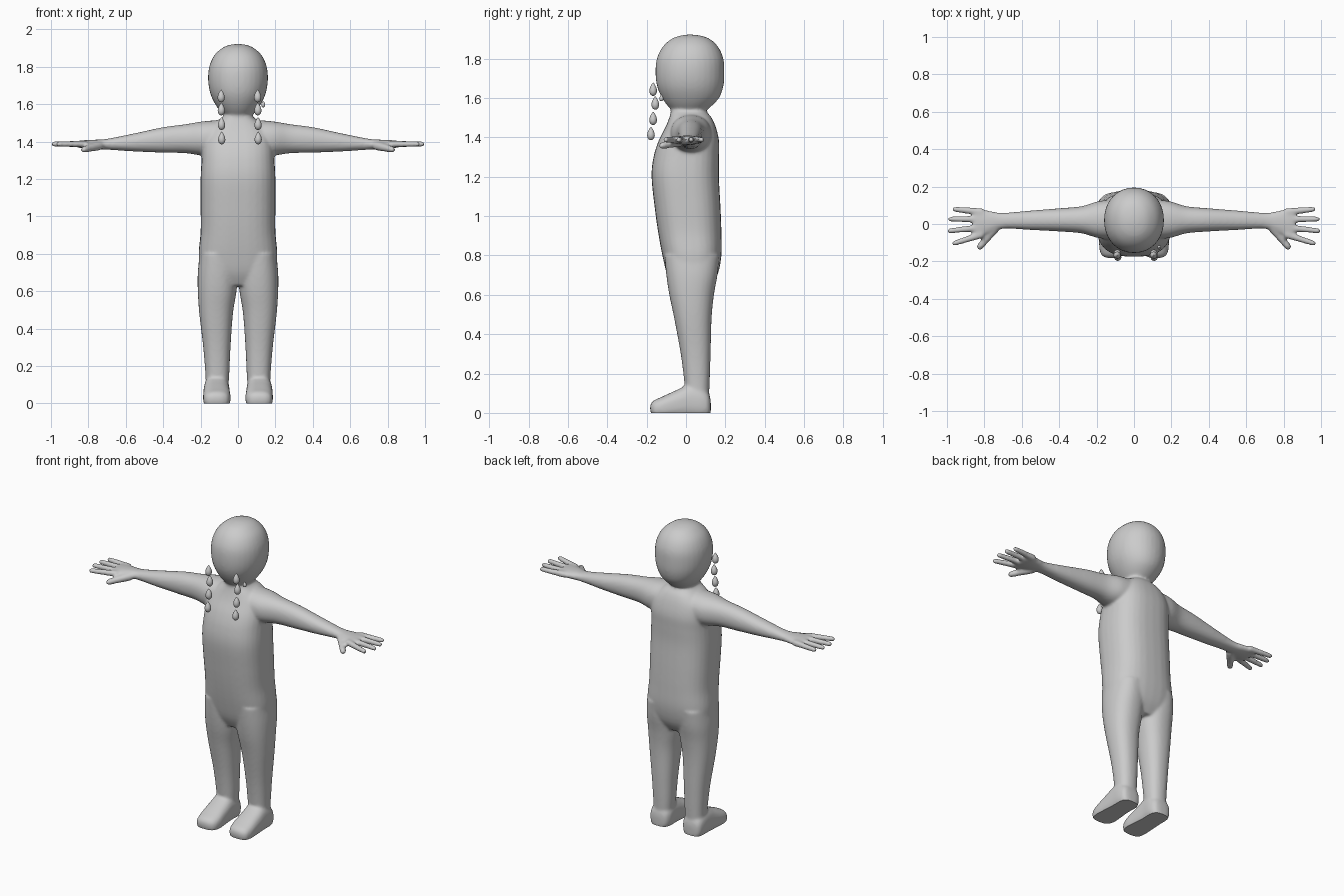
import bpy, bmesh, math
from mathutils import Vector

cube = bpy.data.objects.get("Cube")
if cube:
    bpy.data.objects.remove(cube)

grey = bpy.data.materials.new("plain grey")
grey.use_nodes = True
grey.diffuse_color = (0.6, 0.6, 0.6, 1)
grey.node_tree.nodes["Principled BSDF"].inputs["Base Color"].default_value = (0.6, 0.6, 0.6, 1)


def make(name, bm):
    bmesh.ops.recalc_face_normals(bm, faces=bm.faces)
    mesh = bpy.data.meshes.new(name)
    bm.to_mesh(mesh)
    bm.free()
    mesh.materials.append(grey)
    obj = bpy.data.objects.new(name, mesh)
    bpy.context.collection.objects.link(obj)
    return obj


def smooth_rows(rows, steps=5):
    # Catmull-Rom interpolation between cross-sections
    out = []
    for i in range(len(rows) - 1):
        p = [rows[max(i - 1, 0)], rows[i], rows[i + 1], rows[min(i + 2, len(rows) - 1)]]
        for k in range(steps):
            t = k / steps
            out.append([b + 0.5 * t * (c - a + t * (2*a - 5*b + 4*c - d + t * (3*(b - c) + d - a)))
                        for a, b, c, d in zip(*p)])
    return out + [list(rows[-1])]


def loft(name, axis, rows, side=1, power=2.0, n=32):
    # each row: position on axis, then low and high limits across the other two axes
    bm = bmesh.new()
    rings = []
    for pos, a0, a1, b0, b1 in smooth_rows(rows):
        ring = []
        for k in range(n):
            ang = math.tau * k / n
            c, s = math.cos(ang), math.sin(ang)
            a = (a0 + a1) / 2 + (a1 - a0) / 2 * math.copysign(abs(c) ** (2 / power), c)
            b = (b0 + b1) / 2 + (b1 - b0) / 2 * math.copysign(abs(s) ** (2 / power), s)
            x, y, z = {"x": (pos, a, b), "y": (a, pos, b), "z": (a, b, pos)}[axis]
            ring.append(bm.verts.new((x * side, y, z)))
        rings.append(ring)
    for r, q in zip(rings, rings[1:]):
        for k in range(n):
            bm.faces.new((r[k], r[(k + 1) % n], q[(k + 1) % n], q[k]))
    bm.faces.new(rings[0])
    bm.faces.new(rings[-1])
    return make(name, bm)


def finger(name, start, end, r0, r1, side):
    # tapered rod with a round tip
    a, b = Vector(start), Vector(end)
    a.x *= side
    b.x *= side
    d = b - a
    b -= d.normalized() * r1
    d = b - a
    bm = bmesh.new()
    rot = d.to_track_quat("Z", "Y").to_matrix().to_4x4()
    rot.translation = (a + b) / 2
    bmesh.ops.create_cone(bm, cap_ends=True, segments=16, radius1=r0, radius2=r1,
                          depth=d.length, matrix=rot)
    tip = rot.copy()
    tip.translation = b
    bmesh.ops.create_uvsphere(bm, u_segments=16, v_segments=10, radius=r1, matrix=tip)
    return make(name, bm)


# Torso and head
parts = [
    loft("torso", "z", [
        (0.63, -0.15, 0.15, -0.06, 0.12), (0.70, -0.20, 0.20, -0.095, 0.16),
        (0.80, -0.21, 0.21, -0.12, 0.18), (0.92, -0.20, 0.20, -0.142, 0.18),
        (1.05, -0.20, 0.20, -0.16, 0.175), (1.20, -0.20, 0.20, -0.175, 0.167),
        (1.30, -0.195, 0.195, -0.165, 0.168), (1.38, -0.19, 0.19, -0.14, 0.168),
        (1.45, -0.17, 0.17, -0.105, 0.152), (1.50, -0.125, 0.125, -0.085, 0.13),
        (1.54, -0.075, 0.075, -0.075, 0.10), (1.60, -0.07, 0.07, -0.07, 0.10)], power=2.6),
    loft("head", "z", [
        (1.525, -0.05, 0.05, -0.05, 0.08), (1.55, -0.085, 0.085, -0.085, 0.12),
        (1.60, -0.122, 0.122, -0.122, 0.168), (1.66, -0.149, 0.149, -0.147, 0.19),
        (1.73, -0.16, 0.16, -0.155, 0.195), (1.80, -0.154, 0.154, -0.148, 0.19),
        (1.86, -0.128, 0.128, -0.118, 0.163), (1.90, -0.085, 0.085, -0.073, 0.12),
        (1.917, -0.045, 0.045, -0.025, 0.07), (1.922, -0.005, 0.005, 0.015, 0.025)], power=2.1),
]

for side, word in ((1, "left"), (-1, "right")):
    # Leg and foot
    parts.append(loft(word + "_leg", "z", [
        (0.04, 0.055, 0.17, 0.0, 0.115), (0.15, 0.047, 0.174, -0.008, 0.12),
        (0.30, 0.04, 0.186, -0.027, 0.125), (0.48, 0.027, 0.207, -0.06, 0.13),
        (0.60, 0.008, 0.215, -0.085, 0.142), (0.70, 0.002, 0.215, -0.10, 0.16),
        (0.80, 0.01, 0.205, -0.11, 0.17)], side, 2.3))
    parts.append(loft(word + "_foot", "y", [
        (-0.182, 0.09, 0.145, 0.01, 0.04), (-0.165, 0.055, 0.175, -0.02, 0.062),
        (-0.12, 0.04, 0.186, -0.03, 0.083), (-0.05, 0.042, 0.186, -0.03, 0.115),
        (0.02, 0.045, 0.184, -0.03, 0.145), (0.08, 0.045, 0.182, -0.03, 0.13),
        (0.115, 0.06, 0.17, -0.02, 0.10), (0.126, 0.09, 0.14, 0.0, 0.06)], side, 2.6))
    # Arm running into the palm
    parts.append(loft(word + "_arm", "x", [
        (0.10, -0.08, 0.13, 1.32, 1.515), (0.19, -0.075, 0.122, 1.325, 1.508),
        (0.28, -0.05, 0.095, 1.338, 1.493), (0.40, -0.04, 0.084, 1.341, 1.477),
        (0.55, -0.032, 0.072, 1.347, 1.445), (0.70, -0.025, 0.06, 1.357, 1.415),
        (0.77, -0.05, 0.07, 1.36, 1.41), (0.83, -0.073, 0.082, 1.364, 1.407),
        (0.86, -0.065, 0.078, 1.37, 1.402)], side, 2.2))
    # Fingers and thumb
    for name, y0, x1, y1 in (("little", 0.065, 0.973, 0.08), ("ring", 0.025, 0.995, 0.026),
                             ("middle", -0.018, 1.0, -0.038), ("index", -0.055, 0.975, -0.108)):
        parts.append(finger(f"{word}_{name}_finger", (0.81, y0, 1.387), (x1, y1, 1.387),
                            0.02, 0.0145, side))
    parts.append(finger(word + "_thumb", (0.74, -0.02, 1.378), (0.835, -0.135, 1.355),
                        0.025, 0.018, side))

# Merge the parts into one continuous skin
bpy.ops.object.select_all(action="DESELECT")
for obj in parts:
    obj.select_set(True)
body = parts[0]
bpy.context.view_layer.objects.active = body
bpy.ops.object.join()
body.name = "body"
remesh = body.modifiers.new("skin", "REMESH")
remesh.mode = "VOXEL"
remesh.voxel_size = 0.008
soften = body.modifiers.new("soften", "SMOOTH")
soften.factor = 0.5
soften.iterations = 9
for mod in ("skin", "soften"):
    bpy.ops.object.modifier_apply(modifier=mod)

# Flat soles
bm = bmesh.new()
bm.from_mesh(body.data)
cut = bmesh.ops.bisect_plane(bm, geom=bm.verts[:] + bm.edges[:] + bm.faces[:],
                             plane_co=(0, 0, 0), plane_no=(0, 0, 1), clear_inner=True)
bmesh.ops.holes_fill(bm, edges=[e for e in bm.edges if e.is_boundary], sides=0)
bm.to_mesh(body.data)
bm.free()
bpy.ops.object.shade_smooth_by_angle(angle=math.radians(45))


# Teardrops hanging in two columns before the face
def teardrop(name, x, y, z, height, radius):
    bm = bmesh.new()
    bmesh.ops.create_uvsphere(bm, u_segments=16, v_segments=12, radius=1)
    for v in bm.verts:
        t = (v.co.z + 1) / 2
        pinch = radius * (1 - t ** 2 * 0.65) * 1.1
        v.co = (x + v.co.x * pinch, y + v.co.y * pinch, z + t * height)
    drop = make(name, bm)
    bpy.context.view_layer.objects.active = drop
    bpy.ops.object.select_all(action="DESELECT")
    drop.select_set(True)
    bpy.ops.object.shade_smooth_by_angle(angle=math.radians(45))


for x, word in ((-0.09, "right"), (0.105, "left")):
    for i, (y, z) in enumerate(((-0.167, 1.61), (-0.156, 1.54), (-0.167, 1.462), (-0.178, 1.385))):
        teardrop(f"{word}_teardrop_{i + 1}", x + 0.001 * i, y, z, 0.068, 0.02)
teardrop("small_teardrop", 0.135, -0.125, 1.583, 0.035, 0.011)
